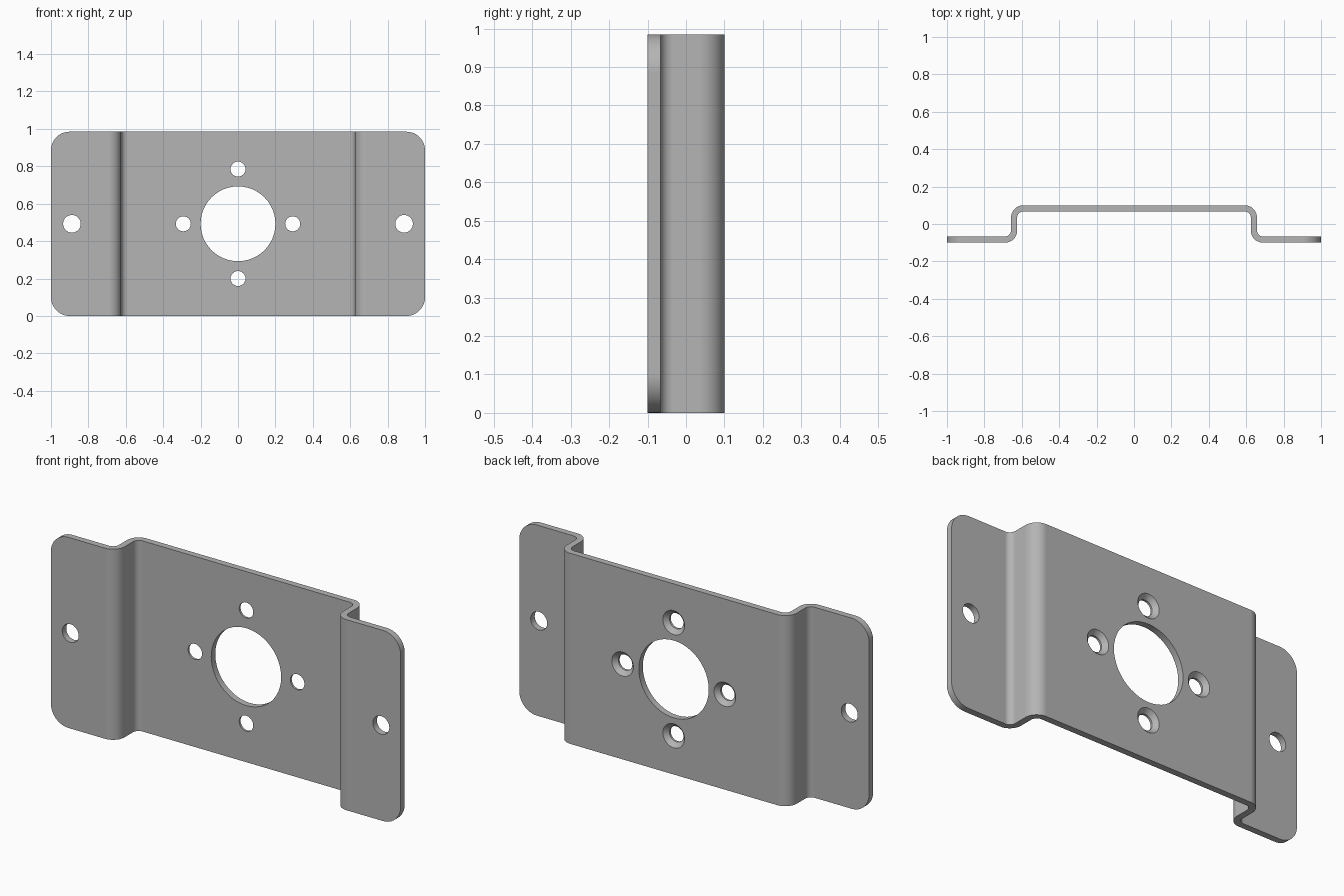
import bpy, bmesh
from math import sin, cos, pi, radians
from mathutils import Vector, Matrix

cube = bpy.data.objects.get("Cube")
if cube:
    bpy.data.objects.remove(cube, do_unlink=True)

HEIGHT = 0.985
MID = HEIGHT / 2
HALF_T = 0.0165         # half sheet thickness
PLATE_Y = 0.0835        # sheet centre line offset from y = 0
WALL_X = 0.641
BEND = 0.049            # bend radius on the centre line
CORNER = 0.1

steel = bpy.data.materials.new("grey steel")
steel.use_nodes = True
grey = (0.46, 0.46, 0.46, 1)
steel.diffuse_color = grey
steel.node_tree.nodes["Principled BSDF"].inputs["Base Color"].default_value = grey


def arc(cx, cy, r, start, end, n=12):
    angles = [radians(start + (end - start) * i / n) for i in range(n + 1)]
    return [Vector((cx + r * cos(a), cy + r * sin(a))) for a in angles]


def prism(name, points, extrude):
    """Extrude a closed outline of 3D points along a vector."""
    bm = bmesh.new()
    face = bm.faces.new([bm.verts.new(p) for p in points])
    new = bmesh.ops.extrude_face_region(bm, geom=[face])["geom"]
    verts = [v for v in new if isinstance(v, bmesh.types.BMVert)]
    bmesh.ops.translate(bm, verts=verts, vec=extrude)
    return finish(name, bm)


def finish(name, bm):
    bmesh.ops.recalc_face_normals(bm, faces=bm.faces)
    mesh = bpy.data.meshes.new(name)
    bm.to_mesh(mesh)
    bm.free()
    mesh.materials.append(steel)
    obj = bpy.data.objects.new(name, mesh)
    bpy.context.collection.objects.link(obj)
    return obj


def hole_cutter(x, z, steps):
    """Turned cutter along y; steps are (y, radius) pairs."""
    bm = bmesh.new()
    n = 48
    rings = [[bm.verts.new((x + r * cos(2 * pi * i / n), y, z + r * sin(2 * pi * i / n)))
              for i in range(n)] for y, r in steps]
    for a, b in zip(rings, rings[1:]):
        for i in range(n):
            j = (i + 1) % n
            bm.faces.new((a[i], a[j], b[j], b[i]))
    bm.faces.new(rings[0])
    bm.faces.new(rings[-1])
    return finish("hole_cutter", bm)


def cut(target, tool, operation):
    tool.hide_render = True
    mod = target.modifiers.new("cut", "BOOLEAN")
    mod.operation = operation
    mod.solver = "EXACT"
    mod.object = tool
    bpy.context.view_layer.objects.active = target
    bpy.ops.object.modifier_apply(modifier=mod.name)
    bpy.data.objects.remove(tool, do_unlink=True)


# Bent sheet: one side of the section, mirrored for the other
def half_section(side):
    top = arc(WALL_X - BEND, PLATE_Y - BEND, BEND + side * HALF_T, 90, 0)
    foot = arc(WALL_X + BEND, BEND - PLATE_Y, BEND - side * HALF_T, 180, 270)
    return top + foot + [Vector((1.1, side * HALF_T - PLATE_Y))]


def full_section(side):
    half = half_section(side)
    return [Vector((-p.x, p.y)) for p in reversed(half)] + half


section = full_section(1) + full_section(-1)[::-1]
bracket = prism("mounting_bracket", [(p.x, p.y, -0.1) for p in section],
                Vector((0, 0, HEIGHT + 0.2)))

# Rounded outer outline
outline = []
for cx, cz, a in ((1 - CORNER, HEIGHT - CORNER, 0), (CORNER - 1, HEIGHT - CORNER, 90),
                  (CORNER - 1, CORNER, 180), (1 - CORNER, CORNER, 270)):
    outline += arc(cx, cz, CORNER, a, a + 90)
slab = prism("outline_cutter", [(p.x, -0.3, p.y) for p in outline], Vector((0, 0.6, 0)))
cut(bracket, slab, "INTERSECT")

# Centre opening and foot holes
for x, r in ((0, 0.2), (-0.888, 0.047), (0.888, 0.047)):
    cut(bracket, hole_cutter(x, MID, [(-0.2, r), (0.2, r)]), "DIFFERENCE")

# Four screw holes, countersunk from the back
back = PLATE_Y + HALF_T
for i in range(4):
    x, z = 0.2925 * cos(i * pi / 2), MID + 0.2925 * sin(i * pi / 2)
    steps = [(0, 0.04), (back - 0.022, 0.04), (back, 0.062), (back + 0.01, 0.072)]
    cut(bracket, hole_cutter(x, z, steps), "DIFFERENCE")

# Smooth bends and bores, crisp edges
bpy.ops.object.select_all(action="DESELECT")
bracket.select_set(True)
bpy.context.view_layer.objects.active = bracket
bpy.ops.object.shade_smooth_by_angle(angle=radians(30))
weighted = bracket.modifiers.new("weighted normals", "WEIGHTED_NORMAL")
weighted.keep_sharp = True
